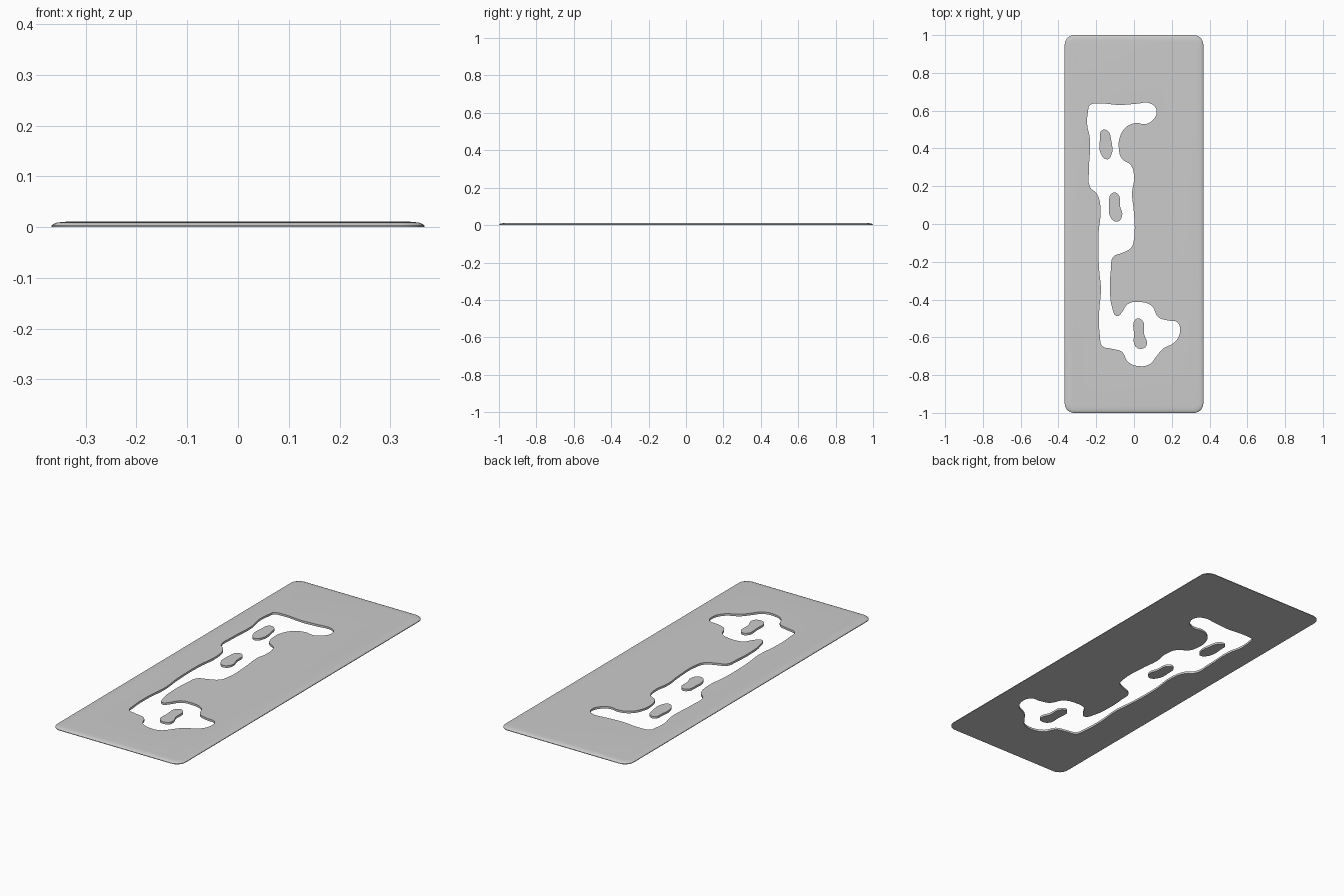
import bpy, bmesh, math

if "Cube" in bpy.data.objects:
    bpy.data.objects.remove(bpy.data.objects["Cube"])

HX, HY, R = 0.367, 1.0, 0.05


def rounded_rect(inset, z, steps=8):
    """Ring of points for a rounded rectangle pulled in by inset."""
    r = max(R - inset, 0.012)
    pts = []
    for k, (sx, sy) in enumerate([(1, 1), (-1, 1), (-1, -1), (1, -1)]):
        cx, cy = sx * (HX - inset - r), sy * (HY - inset - r)
        for i in range(steps + 1):
            a = math.pi / 2 * (k + i / steps)
            pts.append((cx + r * math.cos(a), cy + r * math.sin(a), z))
    return pts


# Plate: stacked rings give the softly rounded upper rim
bm = bmesh.new()
profile = [(0, 0), (0, 0.003), (0.003, 0.006), (0.010, 0.0085),
           (0.020, 0.010), (0.033, 0.0108)]
rings = [[bm.verts.new(p) for p in rounded_rect(i, z)] for i, z in profile]
n = len(rings[0])
for lo, hi in zip(rings, rings[1:]):
    for i in range(n):
        j = (i + 1) % n
        bm.faces.new((lo[i], lo[j], hi[j], hi[i]))
bm.faces.new(rings[0][::-1])
bm.faces.new(rings[-1])
mesh = bpy.data.meshes.new("plate")
bm.to_mesh(mesh)
bm.free()
plate = bpy.data.objects.new("plate", mesh)
bpy.context.collection.objects.link(plate)

# Outline of the wavy opening and the three islands left standing inside it
opening = [
    (-.235, .628), (-.19, .638), (-.075, .63), (0, .635), (.095, .635),
    (.12, .598), (.1, .55), (.063, .529), (.01, .534), (-.042, .513),
    (-.075, .46), (-.08, .397), (-.063, .344), (-.016, .312), (0, .238),
    (-.01, .17), (0, .053), (0, -.08), (-.016, -.127), (-.063, -.153),
    (-.111, -.175), (-.122, -.238), (-.127, -.344), (-.116, -.44),
    (-.09, -.488), (-.063, -.466), (-.032, -.423), (.032, -.413),
    (.095, -.434), (.127, -.492), (.18, -.511), (.228, -.519),
    (.244, -.566), (.217, -.624), (.153, -.661), (.116, -.704),
    (.085, -.741), (.032, -.753), (-.032, -.73), (-.063, -.677),
    (-.116, -.661), (-.169, -.645), (-.18, -.598), (-.185, -.476),
    (-.175, -.344), (-.185, -.238), (-.188, -.053), (-.177, .08),
    (-.196, .159), (-.233, .196), (-.238, .291), (-.233, .45),
    (-.248, .529), (-.243, .598)]
islands = [
    [(-.169, .497), (-.138, .492), (-.122, .45), (-.122, .36),
     (-.143, .342), (-.175, .37), (-.18, .45)],
    [(-.116, .164), (-.085, .159), (-.074, .095), (-.063, .042),
     (-.09, .012), (-.122, .032), (-.132, .106)],
    [(.01, -.503), (.042, -.508), (.053, -.582), (.068, -.635),
     (.053, -.657), (.01, -.651), (0, -.582)]]

curve = bpy.data.curves.new("opening_cutter", 'CURVE')
curve.dimensions = '2D'
curve.fill_mode = 'BOTH'
curve.extrude = 0.05
curve.resolution_u = 4
for pts in [opening] + islands:
    s = curve.splines.new('BEZIER')
    s.bezier_points.add(len(pts) - 1)
    for bp, (x, y) in zip(s.bezier_points, pts):
        bp.co = (x, y, 0)
        bp.handle_left_type = bp.handle_right_type = 'AUTO'
    s.use_cyclic_u = True
cutter = bpy.data.objects.new("opening_cutter", curve)
bpy.context.collection.objects.link(cutter)


def select(obj):
    bpy.ops.object.select_all(action='DESELECT')
    obj.select_set(True)
    bpy.context.view_layer.objects.active = obj


# Turn the outline into a closed solid
select(cutter)
bpy.ops.object.convert(target='MESH')
cutter = bpy.context.object
bm = bmesh.new()
bm.from_mesh(cutter.data)
bmesh.ops.remove_doubles(bm, verts=bm.verts, dist=1e-5)
bmesh.ops.recalc_face_normals(bm, faces=bm.faces)
bm.to_mesh(cutter.data)
bm.free()

# Cut the opening through the plate
select(plate)
cut = plate.modifiers.new("opening", 'BOOLEAN')
cut.operation = 'DIFFERENCE'
cut.solver = 'EXACT'
cut.object = cutter
bpy.ops.object.modifier_apply(modifier=cut.name)
bpy.data.objects.remove(cutter)
bpy.ops.object.shade_smooth_by_angle(angle=math.radians(35))
